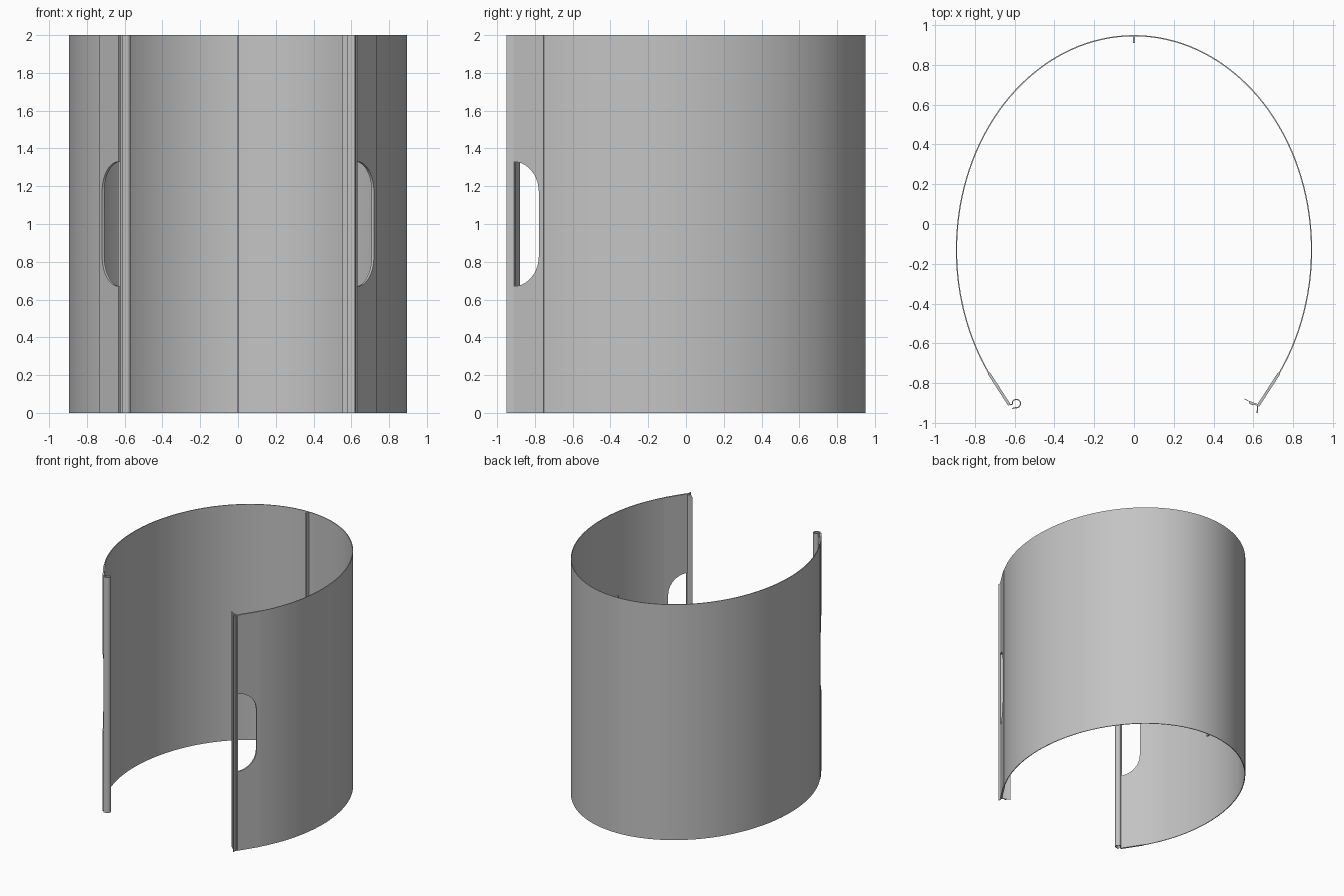
import bpy, bmesh
from math import sin, cos, pi, radians, asin
from mathutils import Vector

if "Cube" in bpy.data.objects:
    bpy.data.objects.remove(bpy.data.objects["Cube"], do_unlink=True)

HEIGHT = 2.0
grey = bpy.data.materials.new("plain_grey")
grey.use_nodes = True
colour = (0.55, 0.55, 0.55, 1)
grey.diffuse_color = colour
grey.node_tree.nodes["Principled BSDF"].inputs["Base Color"].default_value = colour


def finish(bm, name):
    bmesh.ops.recalc_face_normals(bm, faces=bm.faces[:])
    mesh = bpy.data.meshes.new(name)
    bm.to_mesh(mesh)
    bm.free()
    mesh.materials.append(grey)
    obj = bpy.data.objects.new(name, mesh)
    bpy.context.collection.objects.link(obj)
    bpy.ops.object.select_all(action='DESELECT')
    obj.select_set(True)
    bpy.context.view_layer.objects.active = obj
    bpy.ops.object.shade_smooth_by_angle(angle=radians(30))
    return obj


def ribbon(name, path, thick):
    """Thin full-height sheet centred on a plan path."""
    pts = [Vector(p) for p in path]
    bm = bmesh.new()
    rings = []
    for i, p in enumerate(pts):
        t = (pts[min(i + 1, len(pts) - 1)] - pts[max(i - 1, 0)]).normalized()
        n = Vector((-t.y, t.x)) * thick / 2
        a, b = p + n, p - n
        rings.append([bm.verts.new((q.x, q.y, z))
                      for q, z in ((a, 0), (b, 0), (b, HEIGHT), (a, HEIGHT))])
    for r, s in zip(rings, rings[1:]):
        for k in range(4):
            j = (k + 1) % 4
            bm.faces.new((r[k], r[j], s[j], s[k]))
    bm.faces.new(rings[0])
    bm.faces.new(rings[-1])
    return finish(bm, name)


# Curved wall: an open oval
A, B, CY = 0.893, 1.077, -0.13
end = asin((-0.75 - CY) / B)
N = 96
angles = [end + (pi - 2 * end) * i / N for i in range(N + 1)]
ribbon("curved_wall", [(A * cos(a), CY + B * sin(a)) for a in angles], 0.006)

# Thick edge strips, each with a D-shaped hand opening on its free edge
top = Vector((A * cos(end), -0.75))
tip = Vector((0.627, -0.91))
along = top - tip
length = along.length
along.normalize()
normal = Vector((along.y, -along.x))
R, LOW, HIGH = 0.16, 0.67, 1.33


def edge_strip(name, side):
    outline = [(0, 0), (length, 0), (length, HEIGHT), (0, HEIGHT), (0, HIGH)]
    steps = [i * pi / 20 for i in range(11)]
    outline += [(R * sin(a), HIGH - R + R * cos(a)) for a in steps[1:]]
    outline += [(R * cos(a), LOW + R - R * sin(a)) for a in steps]
    bm = bmesh.new()
    verts = []
    for s, z in outline:
        p = tip + along * s - normal * 0.007
        verts.append(bm.verts.new((side * p.x, p.y, z)))
    face = bm.faces.new(verts)
    out = bmesh.ops.extrude_face_region(bm, geom=[face])
    moved = [v for v in out["geom"] if isinstance(v, bmesh.types.BMVert)]
    bmesh.ops.translate(bm, verts=moved,
                        vec=(side * normal.x * 0.014, normal.y * 0.014, 0))
    return finish(bm, name)


edge_strip("left_edge_strip", 1)
edge_strip("right_edge_strip", -1)

# Curled hook along the right edge
hook = [(-0.632, -0.9), (-0.622, -0.909), (-0.612, -0.906)]
hook += [(-0.592 + 0.021 * cos(a), -0.903 + 0.021 * sin(a))
         for a in [radians(160 - 260 * i / 20) for i in range(21)]]
hook.append((-0.612, -0.928))
ribbon("right_hook", hook, 0.006)

# Catch along the left edge: an inward flange, a thicker bead and a front lip
ribbon("left_catch_flange", [(0.632, -0.914), (0.58, -0.895)], 0.009)
ribbon("left_catch_bead", [(0.6, -0.906), (0.583, -0.898)], 0.014)
ribbon("left_catch_tip", [(0.585, -0.895), (0.555, -0.879)], 0.003)
ribbon("left_catch_lip", [(0.63, -0.902), (0.621, -0.915), (0.62, -0.95)], 0.006)

# Small rib inside the back of the wall
ribbon("back_rib", [(0, 0.91), (0, 0.946)], 0.012)
